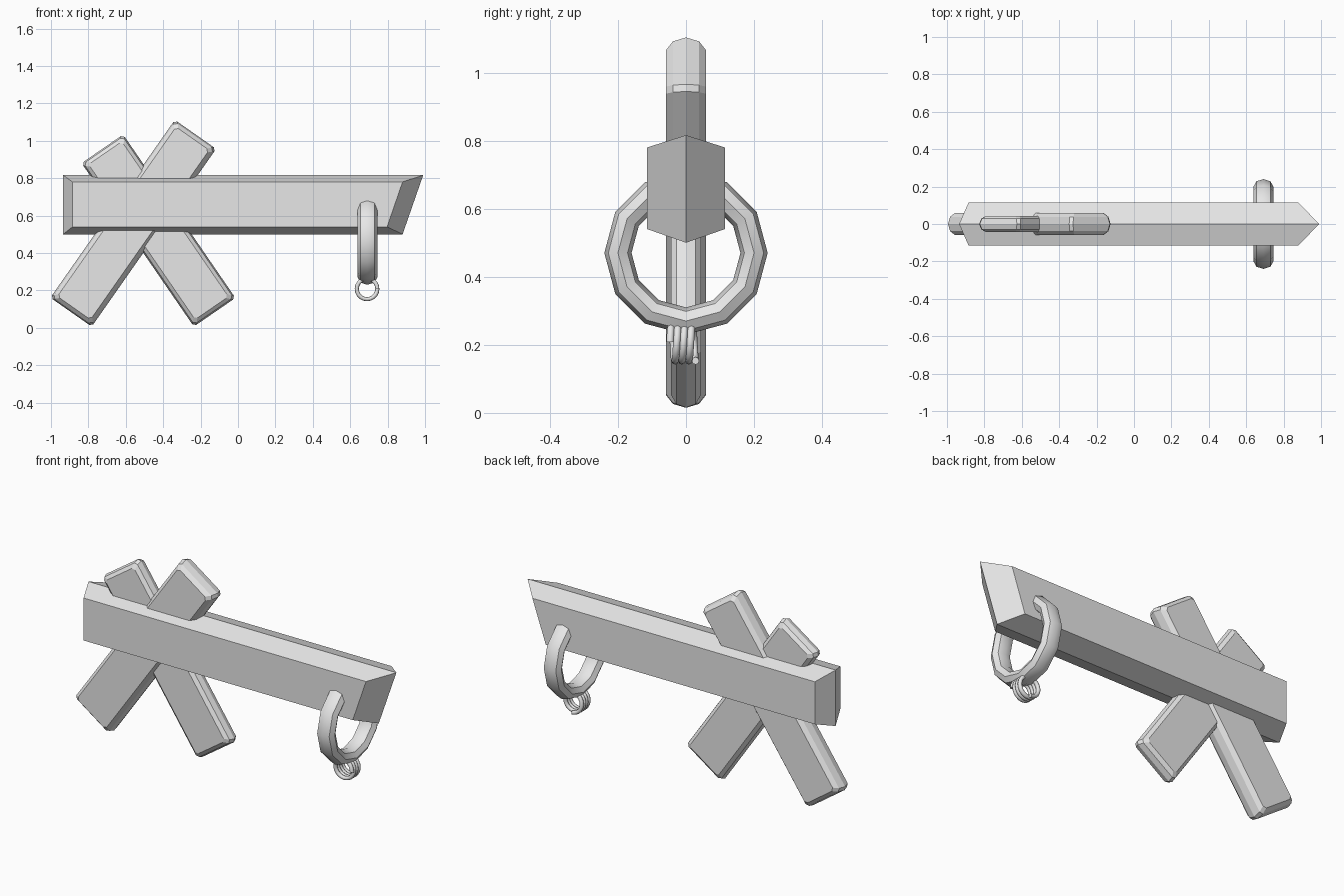
import bpy, bmesh, math
from mathutils import Matrix

if "Cube" in bpy.data.objects:
    bpy.data.objects.remove(bpy.data.objects["Cube"], do_unlink=True)

grey = bpy.data.materials.new("plain grey")
grey.use_nodes = True
COLOUR = (0.8, 0.8, 0.8, 1)
grey.diffuse_color = COLOUR
grey.node_tree.nodes["Principled BSDF"].inputs["Base Color"].default_value = COLOUR


def loft(name, loops, closed=False):
    """Skin a list of equal loops; cap the ends, or join them if closed."""
    bm = bmesh.new()
    rows = [[bm.verts.new(p) for p in loop] for loop in loops]
    n = len(rows[0])
    pairs = list(zip(rows, rows[1:]))
    if closed:
        pairs.append((rows[-1], rows[0]))
    else:
        bm.faces.new(rows[0])
        bm.faces.new(rows[-1])
    for a, b in pairs:
        for i in range(n):
            j = (i + 1) % n
            bm.faces.new((a[i], a[j], b[j], b[i]))
    bmesh.ops.recalc_face_normals(bm, faces=bm.faces)
    mesh = bpy.data.meshes.new(name)
    bm.to_mesh(mesh)
    bm.free()
    mesh.materials.append(grey)
    ob = bpy.data.objects.new(name, mesh)
    bpy.context.collection.objects.link(ob)
    return ob


def smooth(ob, degrees):
    bpy.ops.object.select_all(action="DESELECT")
    ob.select_set(True)
    bpy.context.view_layer.objects.active = ob
    bpy.ops.object.shade_smooth_by_angle(angle=math.radians(degrees))


# Beam: wide middle outline, smaller outline on both sides
middle = [(-0.935, 0.5), (0.88, 0.5), (0.99, 0.816), (-0.935, 0.816)]
side = [(-0.885, 0.54), (0.797, 0.54), (0.88, 0.78), (-0.885, 0.78)]
loft("beam", [[(x, y, z) for x, z in outline]
              for y, outline in ((-0.114, side), (0, middle), (0.114, side))])


# Crossed planks with ridged edges and clipped corners
def plank(name, x, z, tilt, width, length, half):
    def outline(y, inset):
        w, h, c = width / 2 - inset, length / 2 - inset, 0.015
        return [(w, y, -h + c), (w, y, h - c), (w - c, y, h), (-w + c, y, h),
                (-w, y, h - c), (-w, y, -h + c), (-w + c, y, -h), (w - c, y, -h)]
    steps = [(-1, 0.027), (-0.65, 0.008), (0, 0), (0.65, 0.008), (1, 0.027)]
    ob = loft(name, [outline(half * k, inset) for k, inset in steps])
    ob.data.transform(Matrix.Translation((x, 0, z))
                      @ Matrix.Rotation(math.radians(tilt), 4, "Y"))


plank("wide_plank", -0.56, 0.559, 35, 0.27, 1.16, 0.059)
plank("thin_plank", -0.425, 0.52, -34.5, 0.27, 1.06, 0.044)

# Large hanging ring through the beam
SIDES, SECTION = 12, 8
loops = []
for i in range(SIDES):
    a = math.tau * i / SIDES
    loop = []
    for j in range(SECTION):
        b = math.tau * j / SECTION
        r = 0.2 + 0.04 * math.cos(b)
        loop.append((0.692 + 0.053 * math.sin(b), r * math.cos(a), 0.47 + r * math.sin(a)))
    loops.append(loop)
smooth(loft("hanging_ring", loops, closed=True), 35)

# Small wire coil on the bottom of the ring
TURNS, STEPS, WIRE = 3.75, 20, 0.011
count = int(TURNS * STEPS)
loops = []
for i in range(count + 1):
    a = math.tau * i / STEPS
    y = -0.047 + 0.075 * i / count
    loop = []
    for j in range(SECTION):
        b = math.tau * j / SECTION
        r = 0.055 + WIRE * math.cos(b)
        loop.append((0.69 + r * math.cos(a), y + WIRE * math.sin(b), 0.208 + r * math.sin(a)))
    loops.append(loop)
smooth(loft("wire_coil", loops), 50)
